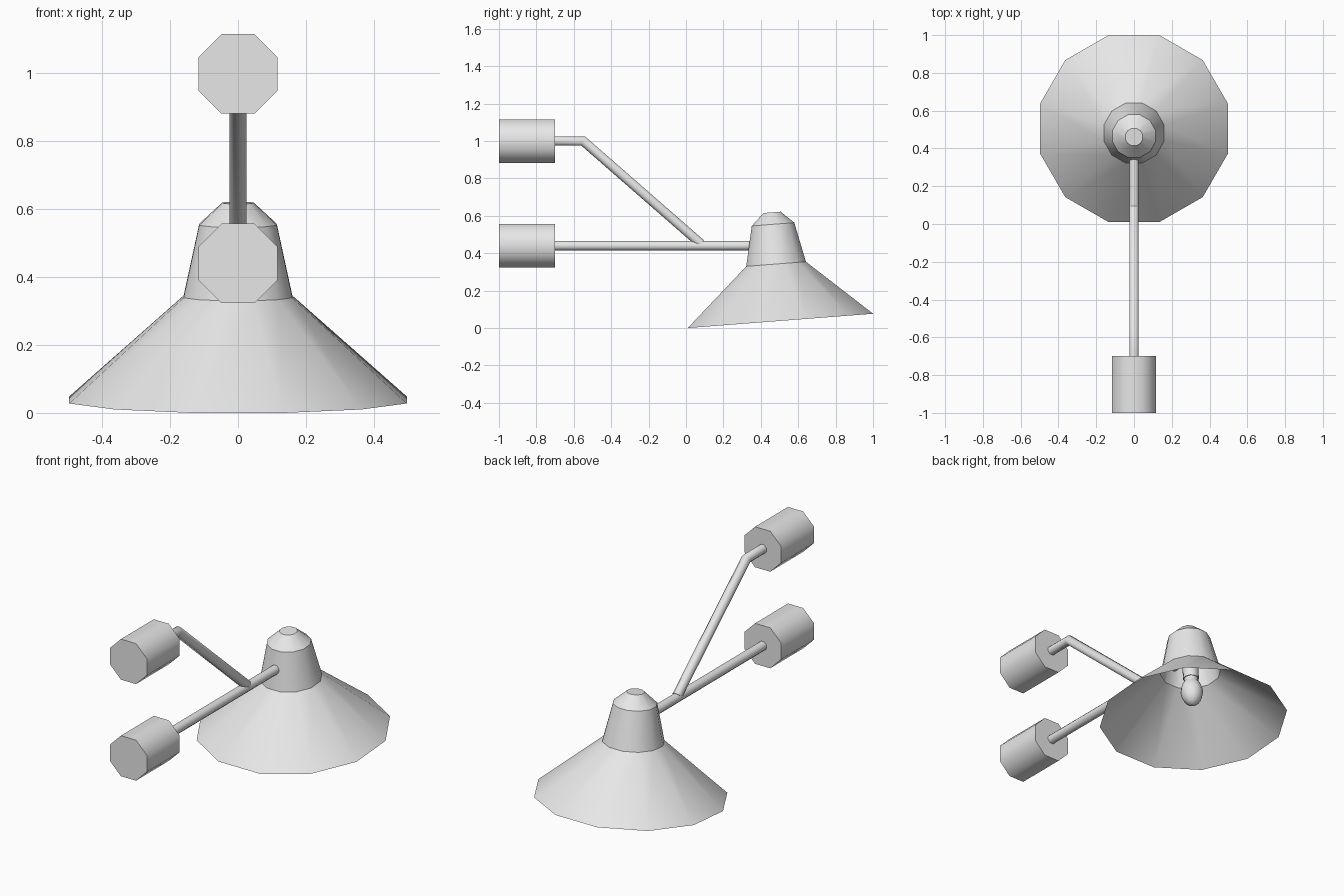
import bpy, bmesh, math
from mathutils import Matrix, Vector

cube = bpy.data.objects.get("Cube")
if cube:
    bpy.data.objects.remove(cube, do_unlink=True)

grey = bpy.data.materials.new("light_grey")
grey.use_nodes = True
COLOUR = (0.8, 0.8, 0.8, 1)
grey.diffuse_color = COLOUR
grey.node_tree.nodes["Principled BSDF"].inputs["Base Color"].default_value = COLOUR


def finish(name, bm, matrix=Matrix(), angle=50):
    """Turn a bmesh into a shaded, coloured object."""
    mesh = bpy.data.meshes.new(name)
    bm.to_mesh(mesh)
    bm.free()
    mesh.transform(matrix)
    mesh.materials.append(grey)
    obj = bpy.data.objects.new(name, mesh)
    bpy.context.collection.objects.link(obj)
    bpy.ops.object.select_all(action='DESELECT')
    obj.select_set(True)
    bpy.context.view_layer.objects.active = obj
    bpy.ops.object.shade_smooth_by_angle(angle=math.radians(angle))
    return obj


def skin(bm, rings, cap_start, cap_end):
    """Bridge rings of points, with optional end caps."""
    rings = [[bm.verts.new(p) for p in ring] for ring in rings]
    n = len(rings[0])
    for a, b in zip(rings, rings[1:]):
        for i in range(n):
            j = (i + 1) % n
            bm.faces.new((a[i], a[j], b[j], b[i]))
    if cap_start:
        bm.faces.new(rings[0][::-1])
    if cap_end:
        bm.faces.new(rings[-1])


def circle(n):
    """Unit polygon with flats square to the axes (inner radius 1)."""
    k = 1 / math.cos(math.pi / n)
    return [(k * math.cos((i + .5) * math.tau / n), k * math.sin((i + .5) * math.tau / n))
            for i in range(n)]


def lathe(name, profile, n, matrix, cap_start=True, cap_end=True, angle=50):
    bm = bmesh.new()
    skin(bm, [[(r * c, r * s, h) for c, s in circle(n)] for r, h in profile],
         cap_start, cap_end)
    return finish(name, bm, matrix, angle)


def rod(name, path, radius=0.025, n=8):
    """Mitred round rod along a path in the side plane."""
    pts = [Vector((0, y, z)) for y, z in path]
    rings = []
    for i, p in enumerate(pts):
        d_in = (p - pts[max(i - 1, 0)]).normalized()
        d_out = (pts[min(i + 1, len(pts) - 1)] - p).normalized()
        tangent = (d_in + d_out).normalized()
        up = Vector((1, 0, 0)).cross(tangent)
        stretch = 1 / tangent.dot(d_out if d_out.length else d_in)
        rings.append([p + Vector((radius * c, 0, 0)) + up * (radius * s * stretch)
                      for c, s in circle(n)])
    bm = bmesh.new()
    skin(bm, rings, True, True)
    bmesh.ops.recalc_face_normals(bm, faces=bm.faces)
    return finish(name, bm)


# Tilted lamp head: open shade, neck and cap, then the bulb inside
head = Matrix.Translation((0, 0.505, 0.038)) @ Matrix.Rotation(math.radians(4.4), 4, 'X')
lathe("shade", [(0.497, 0), (0.16, 0.305)], 12, head, False, False)
lathe("neck", [(0.16, 0.305), (0.114, 0.518), (0.046, 0.582)], 12, head, False, True, 30.5)
lathe("bulb_socket", [(0.042, 0.26), (0.042, 0.57)], 12, head)
bulb = [(max(0.059 * math.sin(t), 0.002), 0.175 - 0.085 * math.cos(t))
        for t in (math.pi * i / 10 for i in range(9))]
lathe("bulb", bulb + [(0.038, 0.262)], 12, head)

# Support arm and bent brace, each ending in an octagonal mount
rod("arm", [(-0.72, 0.44), (0.36, 0.44)])
rod("brace", [(-0.72, 1.0), (-0.55, 1.0), (0.08, 0.45)])
for name, z in (("lower_mount", 0.44), ("upper_mount", 0.998)):
    place = Matrix.Translation((0, -0.7, z)) @ Matrix.Rotation(math.pi / 2, 4, 'X')
    lathe(name, [(0.117, 0), (0.117, 0.3)], 8, place)
